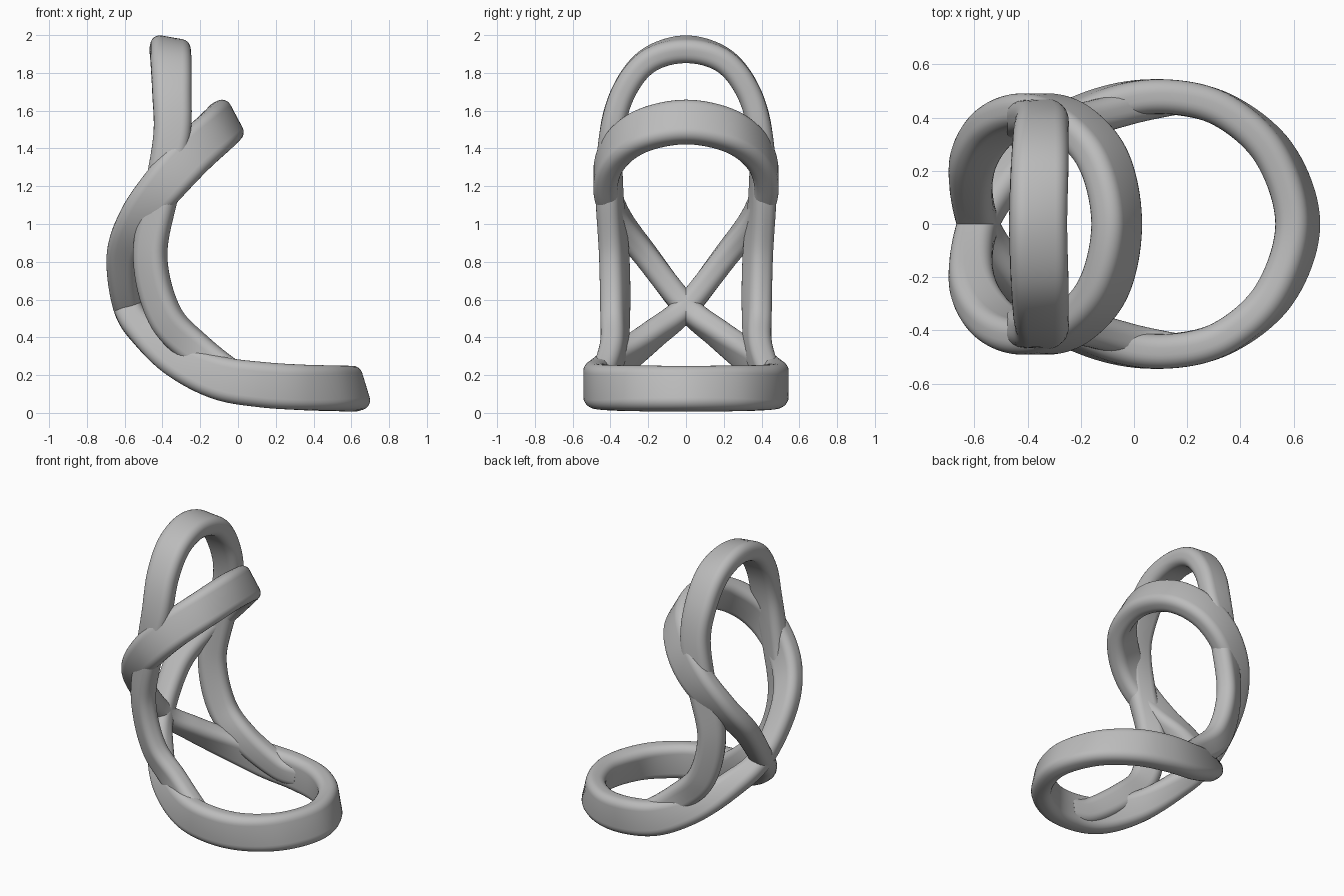
import bpy, bmesh
from math import sin, cos, pi, radians
from mathutils import Vector

cube = bpy.data.objects.get("Cube")
if cube:
    bpy.data.objects.remove(cube)

grey = bpy.data.materials.new("plain grey")
colour = (0.5, 0.5, 0.5, 1)
grey.diffuse_color = colour
grey.use_nodes = True
grey.node_tree.nodes["Principled BSDF"].inputs["Base Color"].default_value = colour


def section(half_width, half_thick, radius, steps=6):
    """Rounded rectangle as (along width, along thickness) pairs."""
    points = []
    for corner, (sw, st) in enumerate([(1, 1), (-1, 1), (-1, -1), (1, -1)]):
        for i in range(steps + 1):
            a = (corner + i / steps) * pi / 2
            points.append((sw * (half_width - radius) + radius * cos(a),
                           st * (half_thick - radius) + radius * sin(a)))
    return points


def spline(p0, p1, p2, p3, t):
    return 0.5 * (2 * p1 + (p2 - p0) * t + (2 * p0 - 5 * p1 + 4 * p2 - p3) * t * t
                  + (3 * p1 - p0 - 3 * p2 + p3) * t ** 3)


def sample(keys, closed, steps=10):
    """Smooth path through keys of (x, y, z, pitch, yaw, half width)."""
    n = len(keys)
    at = (lambda i: keys[i % n]) if closed else (lambda i: keys[min(max(i, 0), n - 1)])
    path = []
    for i in range(n if closed else n - 1):
        for s in range(steps):
            quad = zip(at(i - 1), at(i), at(i + 1), at(i + 2))
            path.append([spline(*q, s / steps) for q in quad])
    return path if closed else path + [list(keys[-1])]


def band(name, keys, half_thick, closed):
    """Sweep a rounded section, its wide axis turned by pitch and yaw."""
    path = sample(keys, closed)
    n = len(path)
    bm = bmesh.new()
    rings = []
    for i, (x, y, z, pitch, yaw, half_width) in enumerate(path):
        before = path[i - 1] if closed or i else path[0]
        after = path[(i + 1) % n] if closed else path[min(i + 1, n - 1)]
        tangent = (Vector(after[:3]) - Vector(before[:3])).normalized()
        a, b = radians(pitch), radians(yaw)
        wide = Vector((sin(a) * cos(b), sin(b), cos(a) * cos(b)))
        wide = (wide - tangent * wide.dot(tangent)).normalized()
        thick = tangent.cross(wide)
        rings.append([bm.verts.new(Vector((x, y, z)) + wide * u + thick * v)
                      for u, v in section(half_width, half_thick, 0.052)])
    m = len(rings[0])
    for i in range(n if closed else n - 1):
        lower, upper = rings[i], rings[(i + 1) % n]
        for j in range(m):
            k = (j + 1) % m
            bm.faces.new((lower[j], lower[k], upper[k], upper[j]))
    if not closed:
        bm.faces.new(rings[0])
        bm.faces.new(rings[-1])
    bmesh.ops.recalc_face_normals(bm, faces=bm.faces)
    mesh = bpy.data.meshes.new(name)
    bm.to_mesh(mesh)
    bm.free()
    mesh.materials.append(grey)
    obj = bpy.data.objects.new(name, mesh)
    bpy.context.collection.objects.link(obj)
    bpy.ops.object.select_all(action="DESELECT")
    obj.select_set(True)
    bpy.context.view_layer.objects.active = obj
    bpy.ops.object.shade_smooth_by_angle(angle=radians(40))


def flip(keys):
    """Mirror across the middle plane."""
    return [(x, -y, z, pitch, -yaw, w) for x, y, z, pitch, yaw, w in keys]


# Figure-eight band: arm loop, crossing at the back, then seat ring
arm = [(-0.115, 0.24, 1.49, 147, 0, 0.12), (-0.245, 0.385, 1.37, 138, 0, 0.12),
       (-0.39, 0.425, 1.21, 130, 0, 0.115), (-0.53, 0.36, 1.03, 115, 0, 0.1),
       (-0.61, 0.21, 0.83, 100, 0, 0.085)]
seat = [(-0.475, 0.18, 0.41, 55, 0, 0.085), (-0.315, 0.345, 0.28, 33, 0, 0.1),
        (-0.1, 0.45, 0.185, 17, 0, 0.115), (0.12, 0.478, 0.15, 7, 0, 0.12),
        (0.34, 0.425, 0.135, -3, 0, 0.12), (0.53, 0.26, 0.13, -13, 0, 0.12)]
crossing = [(-0.585, 0, 0.56, 78, 0, 0.075)]
arm_top = [(-0.065, 0, 1.54, 152, 0, 0.12)]
seat_front = [(0.615, 0, 0.128, -17, 0, 0.12)]
half = arm + crossing + flip(seat)
eight = arm_top + half + seat_front + flip(half[::-1])
band("seat_and_arm_band", eight, 0.065, True)

# Tall back loop whose feet run into the sides of the seat ring
leg = [(-0.355, 0.2, 1.865, 95, 0, 0.108), (-0.35, 0.33, 1.7, 92, 0, 0.104),
       (-0.35, 0.395, 1.47, 90, 0, 0.098), (-0.405, 0.405, 1.17, 95, 15, 0.09),
       (-0.465, 0.38, 0.83, 88, 28, 0.09), (-0.39, 0.375, 0.52, 60, 24, 0.092),
       (-0.22, 0.385, 0.335, 40, 12, 0.09), (0, 0.445, 0.175, 25, 0, 0.085),
       (0.14, 0.472, 0.145, 6, 0, 0.08)]
back = flip(leg[::-1]) + [(-0.36, 0, 1.925, 100, 0, 0.108)] + leg
band("back_loop", back, 0.064, False)
